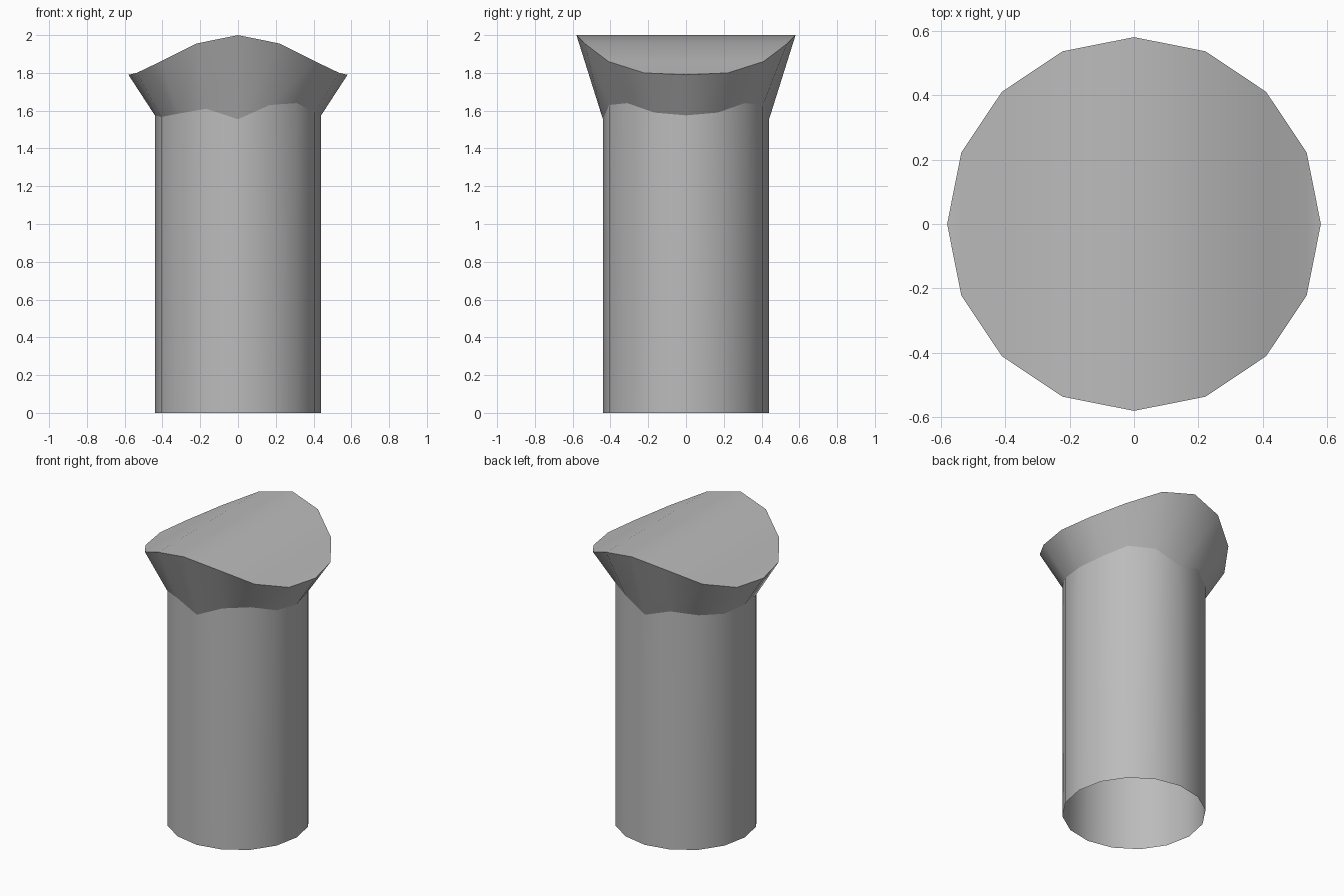
import bpy, bmesh, math

if "Cube" in bpy.data.objects:
    bpy.data.objects.remove(bpy.data.objects["Cube"])

N = 16
R_SHAFT, R_RIM = 0.44, 0.58

# Ring heights from the +x side (index 0) round to the -x side (index 8); both halves match in y
SEAM = [1.575, 1.59, 1.64, 1.63, 1.555, 1.61, 1.585, 1.567, 1.575]
RIM = [1.79, 1.80, 1.86, 1.955, 2.0, 1.955, 1.86, 1.80, 1.79]

grey = bpy.data.materials.new("plain grey")
grey.diffuse_color = (0.5, 0.5, 0.5, 1)
grey.use_nodes = True
grey.node_tree.nodes["Principled BSDF"].inputs["Base Color"].default_value = grey.diffuse_color


def ring(bm, radius, heights):
    verts = []
    for i in range(N):
        a = 2 * math.pi * i / N
        verts.append(bm.verts.new((radius * math.cos(a), radius * math.sin(a),
                                   heights[min(i, N - i)])))
    return verts


def bridge(bm, low, high):
    for i in range(N):
        j = (i + 1) % N
        bm.faces.new((low[i], low[j], high[j], high[i]))


def finish(bm, name):
    mesh = bpy.data.meshes.new(name)
    bm.to_mesh(mesh)
    bm.free()
    obj = bpy.data.objects.new(name, mesh)
    bpy.context.collection.objects.link(obj)
    mesh.materials.append(grey)
    bpy.ops.object.select_all(action='DESELECT')
    obj.select_set(True)
    bpy.context.view_layer.objects.active = obj
    bpy.ops.object.shade_smooth_by_angle(angle=math.radians(30))
    return obj


# Shaft: open tube with a wavy upper edge
bm = bmesh.new()
bridge(bm, ring(bm, R_SHAFT, [0] * 9), ring(bm, R_SHAFT, SEAM))
finish(bm, "shaft")

# Flared collar closed by a saddle-shaped top, made of strips running along y
bm = bmesh.new()
rim = ring(bm, R_RIM, RIM)
bridge(bm, ring(bm, R_SHAFT, SEAM), rim)
for i in range(N // 2):
    strip = [rim[i], rim[i + 1], rim[(N - i - 1) % N], rim[(N - i) % N]]
    bm.faces.new(list(dict.fromkeys(strip)))
finish(bm, "flared_collar")
